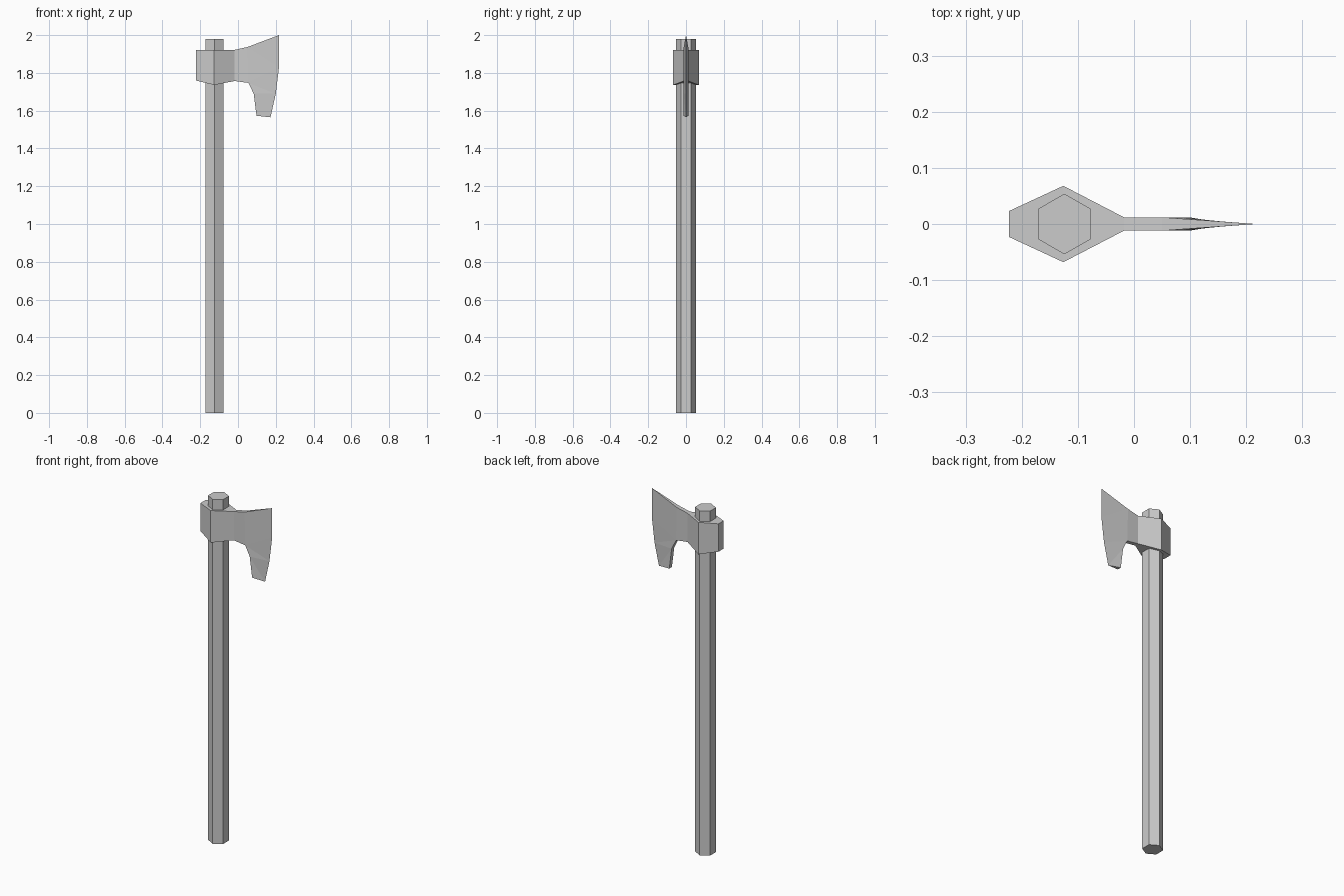
import bpy, bmesh, math

if "Cube" in bpy.data.objects:
    bpy.data.objects.remove(bpy.data.objects["Cube"])

steel = bpy.data.materials.new("grey")
steel.diffuse_color = (0.6, 0.6, 0.6, 1)
steel.use_nodes = True
steel.node_tree.nodes["Principled BSDF"].inputs["Base Color"].default_value = steel.diffuse_color


def finish(bm, name):
    bmesh.ops.remove_doubles(bm, verts=bm.verts, dist=1e-5)
    bmesh.ops.recalc_face_normals(bm, faces=bm.faces)
    mesh = bpy.data.meshes.new(name)
    bm.to_mesh(mesh)
    bm.free()
    mesh.materials.append(steel)
    obj = bpy.data.objects.new(name, mesh)
    bpy.context.collection.objects.link(obj)


def loft(name, sections):
    """Bridge equal-length rings of points and cap both ends."""
    bm = bmesh.new()
    rings = [[bm.verts.new(p) for p in s] for s in sections]
    for a, b in zip(rings, rings[1:]):
        for i in range(len(a)):
            j = (i + 1) % len(a)
            bm.faces.new((a[i], a[j], b[j], b[i]))
    bm.faces.new(rings[0])
    bm.faces.new(rings[-1])
    finish(bm, name)


# Hexagonal handle, corners pointing to front and back
hexagon = [(-0.124 + 0.054 * math.cos(math.radians(30 + 60 * k)),
            0.054 * math.sin(math.radians(30 + 60 * k))) for k in range(6)]
loft("handle", [[(x, y, z) for x, y in hexagon] for z in (0, 1.98)])

# Socket around the handle: x, half thickness, bottom, top
stations = [(-0.223, 0.023, 1.76, 1.92),
            (-0.126, 0.068, 1.736, 1.92),
            (-0.018, 0.012, 1.757, 1.922)]
loft("axe_socket", [[(x, -h, lo), (x, h, lo), (x, h, hi), (x, -h, hi)]
                    for x, h, lo, hi in stations])

# Bearded blade: thick inner line tapering to a sharp outer edge
T = 0.012
root = [(-0.018, 1.922), (-0.018, 1.757)]
inner = [(0.05, 1.937), (0.055, 1.747), (0.083, 1.69), (0.098, 1.573)]
outer = [(0.217, 2.0), (0.217, 1.83), (0.2, 1.69), (0.172, 1.565)]
bm = bmesh.new()


def row(points, y):
    return [bm.verts.new((x, y, z)) for x, z in points]


edge = row(outer, 0)
sides = []
for y in (-T, T):
    r, n = row(root, y), row(inner, y)
    bm.faces.new((r[0], n[0], n[1], r[1]))
    for i in range(3):
        bm.faces.new((n[i], edge[i], edge[i + 1]))
        bm.faces.new((n[i], edge[i + 1], n[i + 1]))
    sides.append((r, n))
(r0, n0), (r1, n1) = sides
# Top, beard underside and toe
bm.faces.new((r0[0], n0[0], n1[0], r1[0]))
bm.faces.new((n0[0], edge[0], n1[0]))
lower0, lower1 = [r0[1]] + n0[1:], [r1[1]] + n1[1:]
for i in range(3):
    bm.faces.new((lower0[i], lower0[i + 1], lower1[i + 1], lower1[i]))
bm.faces.new((n0[3], edge[3], n1[3]))
bm.faces.new((r0[0], r0[1], r1[1], r1[0]))
finish(bm, "axe_blade")
